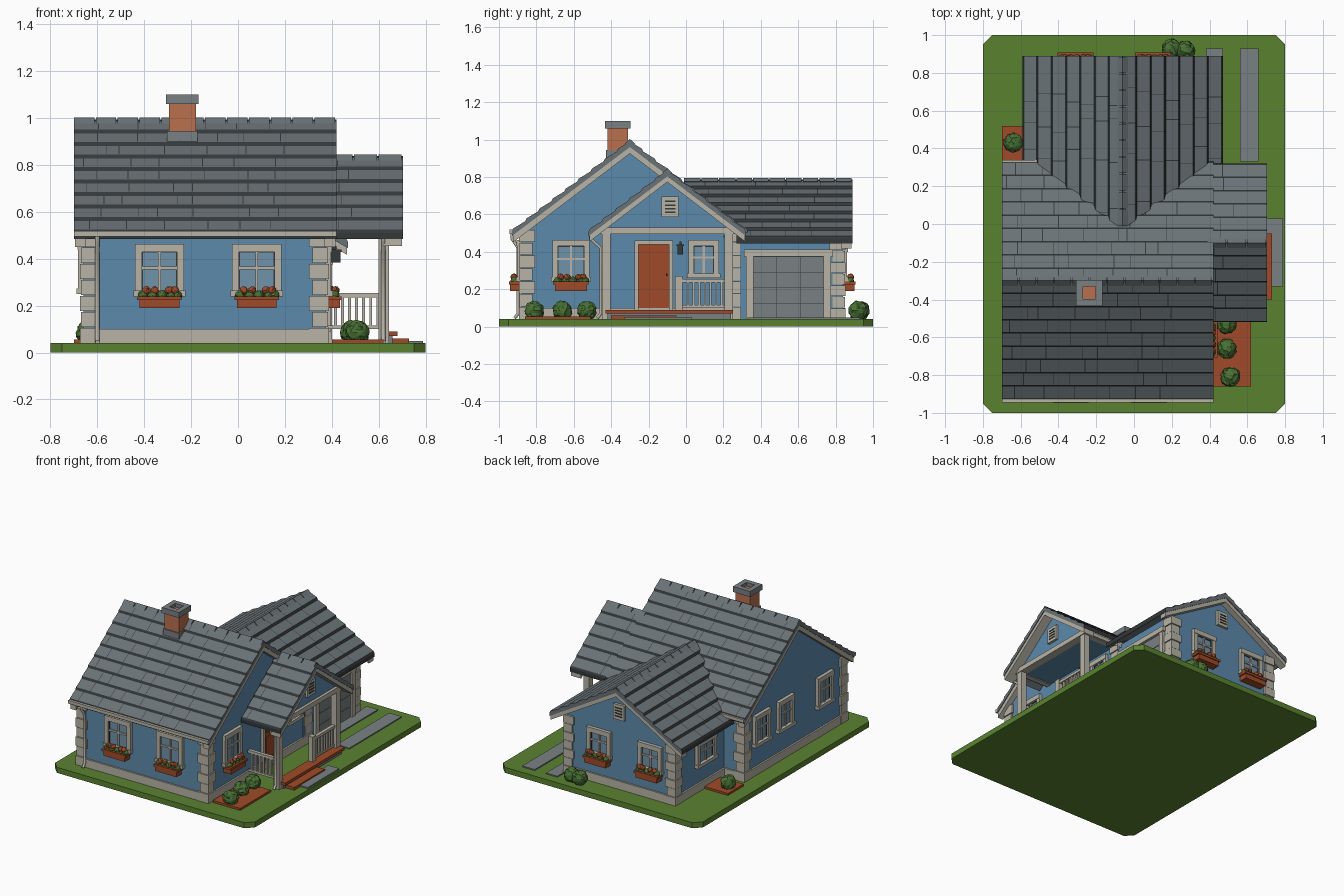
import bpy, bmesh, math, random
from mathutils import Vector

if "Cube" in bpy.data.objects:
    bpy.data.objects.remove(bpy.data.objects["Cube"])
random.seed(4)

def mat(name, r, g, b):
    m = bpy.data.materials.new(name)
    m.diffuse_color = [((c / 255 + .055) / 1.055) ** 2.4 for c in (r, g, b)] + [1]
    m.use_nodes = True
    m.node_tree.nodes["Principled BSDF"].inputs["Base Color"].default_value = m.diffuse_color
    return m
GRASS = mat("grass green", 90, 130, 48)
LEAF = mat("leaf green", 72, 112, 52)
WALL = mat("wall blue", 92, 138, 172)
ROOF = mat("roof slate", 106, 114, 118)
DARK = mat("dark line", 52, 56, 58)
TRIM = mat("cream trim", 184, 179, 166)
RED = mat("red brown", 160, 74, 40)
BRICK = mat("brick orange", 186, 112, 78)
GLASS = mat("window glass", 112, 146, 170)
STONE = mat("stone grey", 122, 128, 132)

def finish(name, bm, *mats):
    bmesh.ops.recalc_face_normals(bm, faces=bm.faces)
    me = bpy.data.meshes.new(name)
    bm.to_mesh(me)
    bm.free()
    for m in mats:
        me.materials.append(m)
    ob = bpy.data.objects.new(name, me)
    bpy.context.collection.objects.link(ob)
    return ob

def boxes(name, m, items):
    bm = bmesh.new()
    for x0, x1, y0, y1, z0, z1 in items:
        vs = bmesh.ops.create_cube(bm, size=1)["verts"]
        for v in vs:
            v.co = ((x0 + x1) / 2 + v.co.x * (x1 - x0), (y0 + y1) / 2 + v.co.y * (y1 - y0),
                    (z0 + z1) / 2 + v.co.z * (z1 - z0))
    return finish(name, bm, m)

def prism(name, pts, axis, a, b, *mats):
    bm = bmesh.new()
    put = {"x": lambda p: (a, p[0], p[1]), "y": lambda p: (p[0], a, p[1]), "z": lambda p: (p[0], p[1], a)}[axis]
    f = bm.faces.new([bm.verts.new(put(p)) for p in pts])
    ext = bmesh.ops.extrude_face_region(bm, geom=[f])["geom"]
    d = Vector([(b - a) * (axis == k) for k in "xyz"])
    bmesh.ops.translate(bm, vec=d, verts=[v for v in ext if isinstance(v, bmesh.types.BMVert)])
    return finish(name, bm, *mats)

def on_wall(side, pos, u0, u1, n0, n1, z0, z1):
    # box placed on a wall: u runs along it, n points outward
    if side in "FL":
        n0, n1 = pos - n1, pos - n0
    else:
        n0, n1 = pos + n0, pos + n1
    return (u0, u1, n0, n1, z0, z1) if side in "FB" else (n0, n1, u0, u1, z0, z1)

def blobs(name, m, items):
    bm = bmesh.new()
    for x, y, z, r, sub in items:
        for v in bmesh.ops.create_icosphere(bm, subdivisions=sub, radius=r)["verts"]:
            v.co = v.co * random.uniform(.9, 1.08) + Vector((x, y, z))
    return finish(name, bm, m)

# Lawn, driveway and beds
c = .05
prism("lawn", [(-.8 + c, -1), (.8 - c, -1), (.8, -1 + c), (.8, 1 - c), (.8 - c, 1), (-.8 + c, 1),
               (-.8, 1 - c), (-.8, -1 + c)], "z", 0, .04, GRASS)
boxes("driveway_strips", STONE, [(.38, .47, .33, .93, .03, .048), (.56, .66, .33, .93, .03, .048)])
boxes("garden_path", STONE, [(.70, .79, -.33, .03, .03, .05)])
boxes("flower_beds", RED, [(.40, .62, -.86, -.51, .03, .055), (-.70, -.50, .34, .52, .03, .055)])
blobs("bushes", LEAF, [(x, y, .085, .052, 3) for x, y in
      [(.51, -.81), (.49, -.66), (.49, -.53), (.20, .93), (.27, .92), (-.64, .43)]])

# House bodies
def gable(ctr, half, ze, zr, z0):
    return [(ctr - half, z0), (ctr + half, z0), (ctr + half, ze), (ctr, zr), (ctr - half, ze)]
prism("main_walls", gable(-.30, .58, .505, .955, .04), "x", -.66, .375, WALL)
prism("wing_walls", gable(-.06, .44, .48, .745, .04), "y", .2, .84, WALL)
prism("porch_gable", [(-.46, .50), (.26, .50), (-.10, .795)], "x", .37, .63, WALL)
boxes("plinth", TRIM, [(-.672, .387, -.892, .292, .03, .10), (-.512, .38, .25, .852, .03, .10)])

# Corner stones
stones = []
for x, y, sx, sy, top in [(-.66, -.88, 1, 1, .52), (.375, -.88, -1, 1, .52), (.375, .28, -1, -1, .52),
                          (-.66, .28, 1, -1, .52), (-.5, .84, 1, -1, .47), (.375, .84, -1, -1, .47)]:
    h = (top - .04) / 7
    for i in range(7):
        w, o = ((.072, .014), (.058, .010))[i % 2]
        xs, ys = sorted((x - sx * o, x + sx * w)), sorted((y - sy * o, y + sy * w))
        stones.append((*xs, *ys, .04 + i * h, .036 + (i + 1) * h))
boxes("corner_stones", TRIM, stones)

# Shingle roofs: saw-tooth profile, dark course edges
def roof(name, axis, a, b, ctr, zr, half, ze, n, use=None):
    d, s = half / n, (zr - ze) / half
    side = [(0, zr)]
    for i in range(use or n):
        side += [(i * d + .001, zr - s * i * d - .006), ((i + 1) * d - .007, zr - s * (i + 1) * d + .010)]
    w = (use or n) * d
    side += [(w, zr - s * w - .004), (w, zr - s * w - .030)]
    pts = [(ctr + u, z) for u, z in side] + [(ctr, zr - .035)] + [(ctr - u, z) for u, z in side[:0:-1]]
    ob = prism(name, pts, axis, a, b, ROOF, DARK)
    k = 1 if axis == "x" else 0
    for p in ob.data.polygons:
        p.material_index = int(abs(p.normal[k]) > .75 and p.normal.z < .65 and p.area < .03 * abs(b - a))
    # ridge caps and joints between shingles
    caps, m = [], max(3, round(abs(b - a) / .095))
    for i in range(m):
        t0, t1 = a + (b - a) * i / m, a + (b - a) * (i + .93) / m
        lo, hi = min(t0, t1), max(t0, t1)
        caps.append((lo, hi))
    bm = bmesh.new()
    for lo, hi in caps:
        sec = [(-.028, zr - .028 * s + .004), (0, zr + .008), (.028, zr - .028 * s + .004), (0, zr - .02)]
        rings = [[bm.verts.new((t, ctr + u, z) if axis == "x" else (ctr + u, t, z)) for u, z in sec] for t in (lo, hi)]
        for j in range(4):
            bm.faces.new((rings[0][j], rings[0][j - 1], rings[1][j - 1], rings[1][j]))
        bm.faces.new(rings[0])
        bm.faces.new(rings[1])
    finish(name + "_ridge_caps", bm, ROOF)
    bm = bmesh.new()
    for sg in (-1, 1):
        for i in range(use or n):
            for t in range(int(abs(b - a) / .16)):
                q = min(a, b) + .16 * t + random.uniform(.02, .14)
                line = [(q, u, z) for u, z in (side[1 + 2 * i], side[2 + 2 * i])]
                vs = [bm.verts.new((q + e, ctr + sg * u, z + .0012) if axis == "x" else (ctr + sg * u, q + e, z + .0012))
                      for e, (_, u, z) in ((0, line[0]), (.004, line[0]), (.004, line[1]), (0, line[1]))]
                bm.faces.new(vs)
    finish(name + "_shingle_joints", bm, DARK)
roof("main_roof", "x", -.70, .42, -.30, .995, .63, .515, 9)
roof("wing_roof", "y", .27, .89, -.06, .787, .53, .475, 7)
roof("wing_roof_junction", "y", -.01, .27, -.06, .787, .53, .475, 7, 5)
roof("porch_roof", "x", .39, .705, -.10, .838, .42, .515, 6)

# Barge boards under the gable ends
def rake(name, axis, a, b, ctr, half, ze, zr, t):
    prism(name, [(ctr - half, ze), (ctr, zr), (ctr + half, ze), (ctr + half, ze - t), (ctr, zr - t),
                 (ctr - half, ze - t)], axis, a, b, TRIM)
rake("main_rake_right", "x", .37, .415, -.30, .625, .49, .965, .04)
rake("main_rake_left", "x", -.695, -.65, -.30, .625, .49, .965, .04)
rake("wing_rake", "y", .83, .885, -.06, .525, .452, .757, .035)
rake("porch_rake", "x", .62, .70, -.10, .415, .49, .808, .035)
boxes("gutters", TRIM, [(-.70, .42, -.945, -.92, .495, .518), (-.70, -.5, .32, .34, .495, .518)])

# Downspouts
for i, (x, y, w) in enumerate([(-.60, -.93, -.897), (.62, -.51, -.455)]):
    cu = bpy.data.curves.new("downspout", "CURVE")
    cu.dimensions, cu.bevel_depth, cu.bevel_resolution = "3D", .010, 1
    sp = cu.splines.new("POLY")
    pts = [(x, y, .50), (x, y, .47), (x, w, .42), (x, w, .07), (x, w - .02, .045)]
    sp.points.add(len(pts) - 1)
    for p, q in zip(sp.points, pts):
        p.co = (*q, 1)
    cu.materials.append(TRIM)
    bpy.context.collection.objects.link(bpy.data.objects.new(f"downspout_{i}", cu))

# Windows, with optional flower boxes
def window(name, side, pos, u, w, z0, z1, box=False):
    B = lambda *k: on_wall(side, pos, *k)
    l, r, f = u - w / 2, u + w / 2, .03
    zm = z0 + (z1 - z0) * .55
    boxes(name + "_frame", TRIM, [B(l, l + f, -.01, .022, z0, z1), B(r - f, r, -.01, .022, z0, z1),
          B(l, r, -.01, .025, z1 - f, z1 + .004), B(l - .006, r + .006, -.01, .03, z0, z0 + f * .8),
          B(u - .006, u + .006, 0, .014, z0, z1), B(l, r, 0, .014, zm - .006, zm + .006)])
    boxes(name + "_glass", GLASS, [B(l + .01, r - .01, -.002, .006, z0 + .01, z1 - .01)])
    e = .004
    boxes(name + "_outline", DARK, [B(l + f - e, l + f + e, 0, .01, z0 + f, z1 - f), B(r - f - e, r - f + e, 0, .01, z0 + f, z1 - f),
          B(l + f, r - f, 0, .01, z1 - f - e, z1 - f + e)])
    if box:
        boxes(name + "_flower_box", RED, [B(u - .085, u + .085, 0, .06, z0 - .05, z0 - .012),
                                          B(u - .095, u + .095, 0, .067, z0 - .016, z0)])
        ctr = lambda du, n, z: [(q[0] + q[1]) / 2 if j == 0 else q[2] for j, q in
                                ((0, B(u + du, u + du, n, n, z, z)), (1, B(u + du, u + du, n, n, z, z)))] + [z]
        blobs(name + "_foliage", LEAF, [(*ctr(du, .035, z0 + .004), .022, 2) for du in (-.07, -.03, .01, .05, .075)])
        blobs(name + "_flowers", RED, [(*ctr(du, .04, z0 + .025), .018, 2) for du in (-.055, -.02, .04, .065)])
window("front_window_left", "F", -.88, -.335, .21, .24, .46, True)
window("front_window_right", "F", -.88, .08, .21, .24, .46, True)
window("side_window", "R", .375, -.615, .20, .24, .46, True)
window("porch_window", "R", .375, .095, .165, .26, .46)
window("back_window_left", "B", .84, -.31, .19, .24, .43, True)
window("back_window_right", "B", .84, .10, .19, .24, .43, True)
window("wing_window", "L", -.50, .50, .22, .22, .40)
for i, y in enumerate((.09, -.18, -.63)):
    window(f"left_window_{i}", "L", -.66, y, .18, .25, .47)

# Gable vents
for nm, side, pos, u, z in (("porch_vent", "R", .63, -.085, .64), ("wing_vent", "B", .84, -.06, .60)):
    B = lambda *k: on_wall(side, pos, *k)
    boxes(nm, TRIM, [B(u - .045, u + .045, 0, .018, z - .055, z + .055)])
    boxes(nm + "_slats", DARK, [B(u - .028, u + .028, .01, .021, z + k - .004, z + k + .004) for k in (-.03, -.01, .01, .03)])

# Front door and lantern
B = lambda *k: on_wall("R", .375, *k)
boxes("door_frame", TRIM, [B(-.275, -.255, 0, .022, .09, .46), B(-.09, -.07, 0, .022, .09, .46), B(-.275, -.07, 0, .022, .44, .46)])
boxes("front_door", RED, [B(-.257, -.088, 0, .012, .09, .442), B(-.235, -.11, 0, .018, .30, .42), B(-.235, -.11, 0, .018, .12, .27)])
boxes("door_knob", DARK, [B(-.108, -.098, 0, .03, .27, .285)])
boxes("lantern", DARK, [B(-.045, -.015, .022, .062, .385, .43), B(-.05, -.01, .017, .067, .43, .44), B(-.035, -.025, 0, .045, .44, .455)])

# Garage door
boxes("garage_frame", TRIM, [B(.32, .36, 0, .025, .04, .41), B(.735, .775, 0, .025, .04, .41), B(.31, .785, 0, .03, .375, .412)])
boxes("garage_backing", DARK, [B(.35, .74, 0, .009, .04, .38)])
boxes("garage_panels", STONE, [B(.362 + i * .125, .484 + i * .125, 0, .014, .044 + j * .083, .124 + j * .083)
                               for i in range(3) for j in range(4)])

# Porch posts, beams, railings and steps
boxes("porch_posts", TRIM, [(.60, .645, y, y + .045, .04, .51) for y in (-.45, .205)])
boxes("porch_beams", TRIM, [(.595, .65, -.48, .28, .495, .53), (.37, .62, -.46, -.42, .495, .53), (.37, .62, .215, .255, .495, .53)])
rails = [(.385, .61, -.44, -.415, .235, .255), (.385, .61, -.435, -.42, .10, .115),
         (.61, .635, -.05, .22, .235, .255), (.615, .63, -.05, .22, .10, .115), (.605, .64, -.06, -.02, .05, .27)]
rails += [(.41 + i * .03, .422 + i * .03, -.434, -.421, .10, .24) for i in range(7)]
rails += [(.616, .629, .005 + i * .03, .017 + i * .03, .10, .24) for i in range(7)]
boxes("porch_railings", TRIM, rails)
boxes("porch_edge", RED, [(.60, .68, -.43, .25, .07, .09), (.64, .73, -.40, -.05, .04, .06)])
boxes("porch_edge_base", STONE, [(.605, .66, -.42, .24, .035, .07)])

# Chimney
x0, x1, y0, y1 = -.295, -.18, -.42, -.31
boxes("chimney_flashing", STONE, [(x0 - .008, x1 + .008, y0 - .008, y1 + .008, .85, .945)])
boxes("chimney_stack", BRICK, [(x0, x1, y0, y1, .85, 1.075)])
boxes("chimney_cap", STONE, [(x0 - .012, x0 + .025, y0 - .014, y1 + .014, 1.06, 1.10), (x1 - .025, x1 + .012, y0 - .014, y1 + .014, 1.06, 1.10),
      (x0, x1, y0 - .014, y0 + .022, 1.06, 1.10), (x0, x1, y1 - .022, y1 + .014, 1.06, 1.10)])
